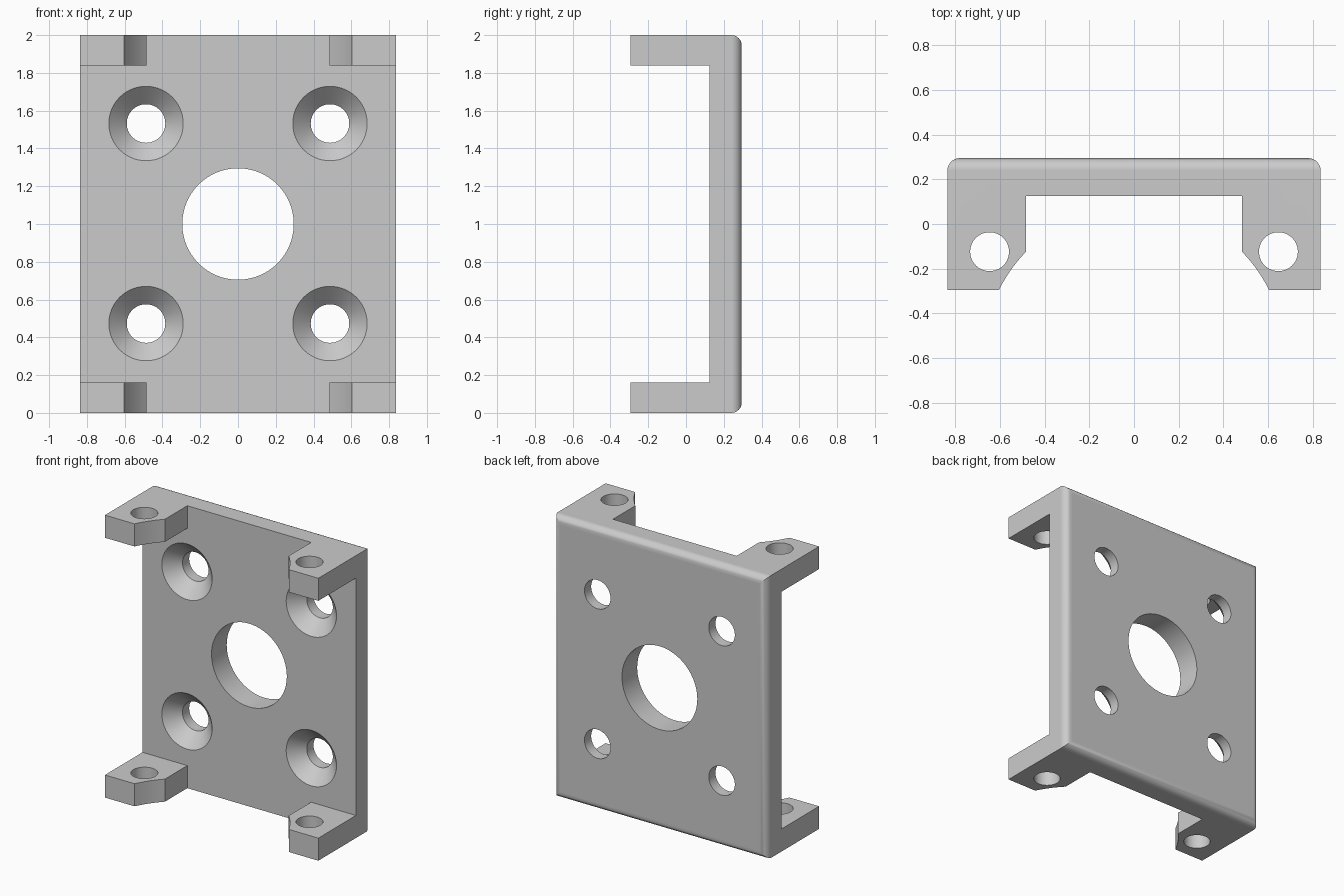
import bpy, bmesh, math
from mathutils import Matrix, Vector

cube = bpy.data.objects.get("Cube")
if cube:
    bpy.data.objects.remove(cube, do_unlink=True)

# Main dimensions
HALF_W, HALF_D, HEIGHT = 0.836, 0.295, 2.0
PLATE_FRONT, TAB_H, FILLET = 0.125, 0.16, 0.055
SEGMENTS = 64

grey = bpy.data.materials.new("plain grey")
grey.use_nodes = True
colour = (0.6, 0.6, 0.6, 1)
grey.diffuse_color = colour
grey.node_tree.nodes["Principled BSDF"].inputs["Base Color"].default_value = colour


def make_object(name, bm):
    bmesh.ops.recalc_face_normals(bm, faces=bm.faces)
    mesh = bpy.data.meshes.new(name)
    bm.to_mesh(mesh)
    bm.free()
    mesh.materials.append(grey)
    obj = bpy.data.objects.new(name, mesh)
    bpy.context.collection.objects.link(obj)
    return obj


def box(lo, hi):
    bm = bmesh.new()
    lo, hi = Vector(lo), Vector(hi)
    bmesh.ops.create_cube(bm, size=1, matrix=Matrix.Translation((lo + hi) / 2)
                          @ Matrix.Diagonal((*(hi - lo), 1)))
    return bm


def prism(points, z0, z1):
    bm = bmesh.new()
    face = bm.faces.new([bm.verts.new((x, y, z0)) for x, y in points])
    out = bmesh.ops.extrude_face_region(bm, geom=[face])
    verts = [v for v in out["geom"] if isinstance(v, bmesh.types.BMVert)]
    bmesh.ops.translate(bm, verts=verts, vec=(0, 0, z1 - z0))
    return bm


def turned(profile, matrix):
    """Closed solid of stacked rings, each (radius, height along local z)."""
    bm = bmesh.new()
    rings = []
    for r, h in profile:
        rings.append([bm.verts.new(matrix @ Vector((r * math.cos(a), r * math.sin(a), h)))
                      for a in (math.tau * i / SEGMENTS for i in range(SEGMENTS))])
    for low, high in zip(rings, rings[1:]):
        for i in range(SEGMENTS):
            j = (i + 1) % SEGMENTS
            bm.faces.new((low[i], low[j], high[j], high[i]))
    bm.faces.new(rings[0])
    bm.faces.new(rings[-1])
    return bm


# Block with the four back edges rounded
bm = box((-HALF_W, -HALF_D, 0), (HALF_W, HALF_D, HEIGHT))
back = [e for e in bm.edges if all(v.co.y > 0 for v in e.verts)]
bmesh.ops.bevel(bm, geom=back, offset=FILLET, segments=8, profile=0.5, affect='EDGES')
bracket = make_object("bracket", bm)

cutters = []

# Open space between the upper and lower tabs
cutters.append(make_object("channel_cutter", box(
    (-1, -1, TAB_H), (1, PLATE_FRONT, HEIGHT - TAB_H))))

# Notch between left and right tabs, with curved inner corners
centre_y, radius = -0.595, 0.675
start = math.atan2(-0.125 - centre_y, 0.485)
end = math.atan2(-0.35 - centre_y, 0.63)
side = [(0.485, PLATE_FRONT)]
for i in range(13):
    a = start + (end - start) * i / 12
    side.append((radius * math.cos(a), centre_y + radius * math.sin(a)))
outline = side + [(-x, y) for x, y in reversed(side)]
cutters.append(make_object("notch_cutter", prism(outline, -0.1, HEIGHT + 0.1)))

# Large centre hole
along_y = Matrix.Rotation(-math.pi / 2, 4, 'X')
cutters.append(make_object("centre_hole_cutter", turned(
    [(0.295, 0), (0.295, 0.5)], Matrix.Translation((0, 0, 1)) @ along_y)))

# Countersunk screw holes and vertical tab holes
sink = [(0.217, PLATE_FRONT - 0.02), (0.102, PLATE_FRONT + 0.095), (0.102, 0.5)]
for s in (-1, 1):
    for z in (0.473, 1.532):
        cutters.append(make_object("screw_hole_cutter", turned(
            sink, Matrix.Translation((s * 0.487, 0, z)) @ along_y)))
    cutters.append(make_object("tab_hole_cutter", turned(
        [(0.087, -0.1), (0.087, HEIGHT + 0.1)],
        Matrix.Translation((s * 0.647, -0.124, 0)))))

# Cut everything out, then bake the result and drop the cutters
for cutter in cutters:
    cutter.hide_render = True
    mod = bracket.modifiers.new(cutter.name, 'BOOLEAN')
    mod.operation = 'DIFFERENCE'
    mod.solver = 'EXACT'
    mod.object = cutter
depsgraph = bpy.context.evaluated_depsgraph_get()
result = bpy.data.meshes.new_from_object(bracket.evaluated_get(depsgraph))
bracket.modifiers.clear()
bracket.data = result
result.materials.clear()
result.materials.append(grey)
for cutter in cutters:
    bpy.data.objects.remove(cutter, do_unlink=True)

# Smooth curved walls, keep hard edges crisp
for obj in bpy.context.selected_objects:
    obj.select_set(False)
bracket.select_set(True)
bpy.context.view_layer.objects.active = bracket
bpy.ops.object.shade_smooth_by_angle(angle=math.radians(30))
normals = bracket.modifiers.new("flat_face_normals", 'WEIGHTED_NORMAL')
normals.keep_sharp = True
